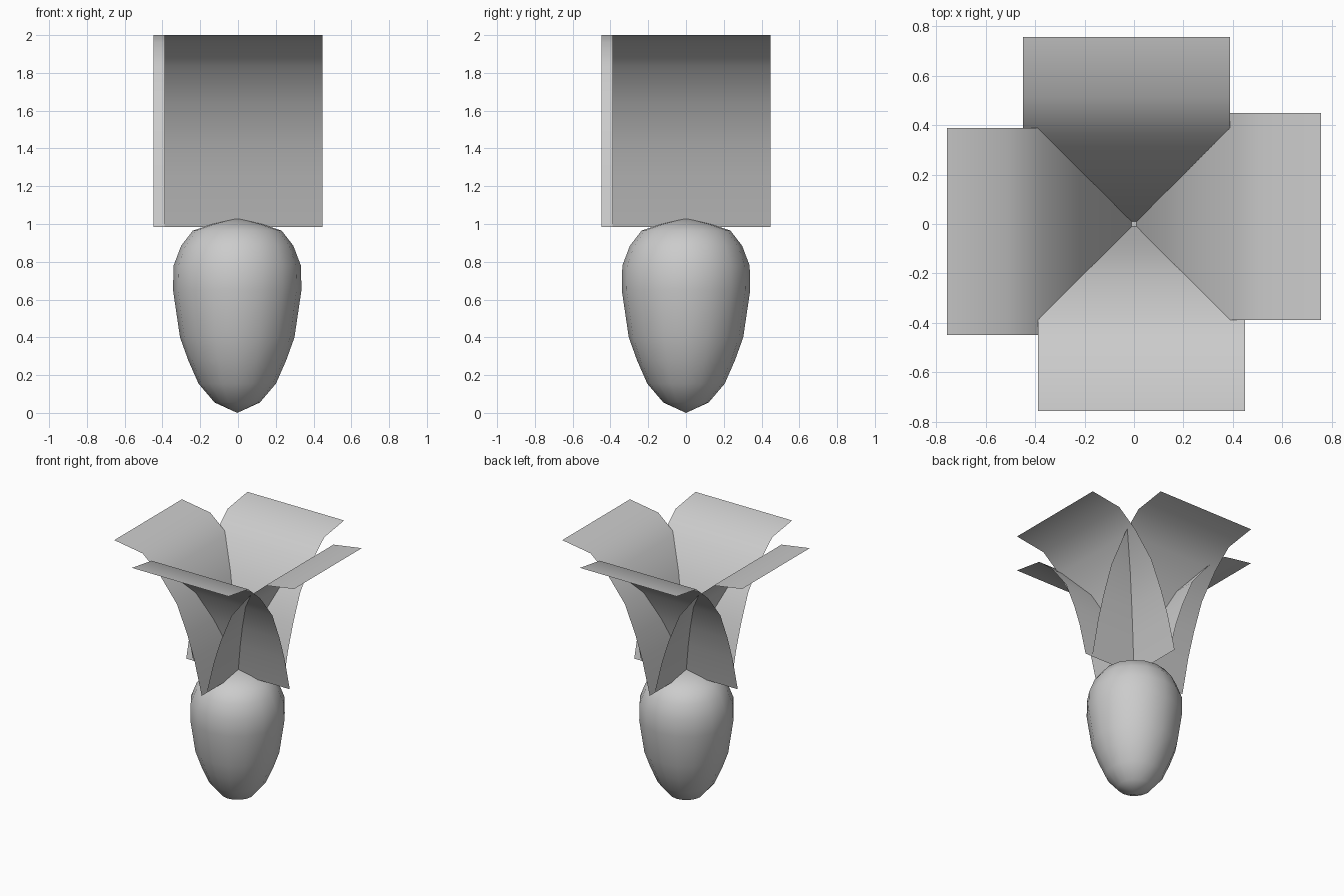
import bpy, bmesh, math
from mathutils import Matrix

if "Cube" in bpy.data.objects:
    bpy.data.objects.remove(bpy.data.objects["Cube"])


def finish(bm, name, angle=60):
    mesh = bpy.data.meshes.new(name)
    bm.to_mesh(mesh)
    bm.free()
    obj = bpy.data.objects.new(name, mesh)
    bpy.context.collection.objects.link(obj)
    bpy.ops.object.select_all(action='DESELECT')
    obj.select_set(True)
    bpy.context.view_layer.objects.active = obj
    bpy.ops.object.shade_smooth_by_angle(angle=math.radians(angle))
    return obj


# Root body: a lathed, pointed egg (radius, height)
profile = [(0, 0), (0.12, 0.055), (0.205, 0.155), (0.26, 0.28), (0.303, 0.4),
           (0.34, 0.65), (0.337, 0.78), (0.297, 0.885), (0.235, 0.965),
           (0.13, 1.0), (0, 1.03)]
bm = bmesh.new()
verts = [bm.verts.new((r, 0, z)) for r, z in profile]
edges = [bm.edges.new(pair) for pair in zip(verts, verts[1:])]
bmesh.ops.spin(bm, geom=verts + edges, cent=(0, 0, 0), axis=(0, 0, 1),
               angle=math.tau, steps=16, use_duplicate=False)
bmesh.ops.remove_doubles(bm, verts=bm.verts, dist=0.001)
bmesh.ops.recalc_face_normals(bm, faces=bm.faces)
finish(bm, "root_body").location.x = -0.004

# Leaves: four thin sheets that cross at the crown and curl outward
leaf_curve = [(0.0, 0.985), (0.065, 1.25), (0.125, 1.43), (0.215, 1.645),
              (0.365, 1.835), (0.512, 1.962), (0.757, 2.0)]
for i, name in enumerate(("front", "right", "back", "left")):
    bm = bmesh.new()
    rows = [[bm.verts.new((x, -r, z)) for x in (-0.388, 0.448)]
            for r, z in leaf_curve]
    for a, b in zip(rows, rows[1:]):
        bm.faces.new((a[0], a[1], b[1], b[0]))
    bm.transform(Matrix.Rotation(i * math.pi / 2, 4, 'Z'))
    finish(bm, name + "_leaf")
